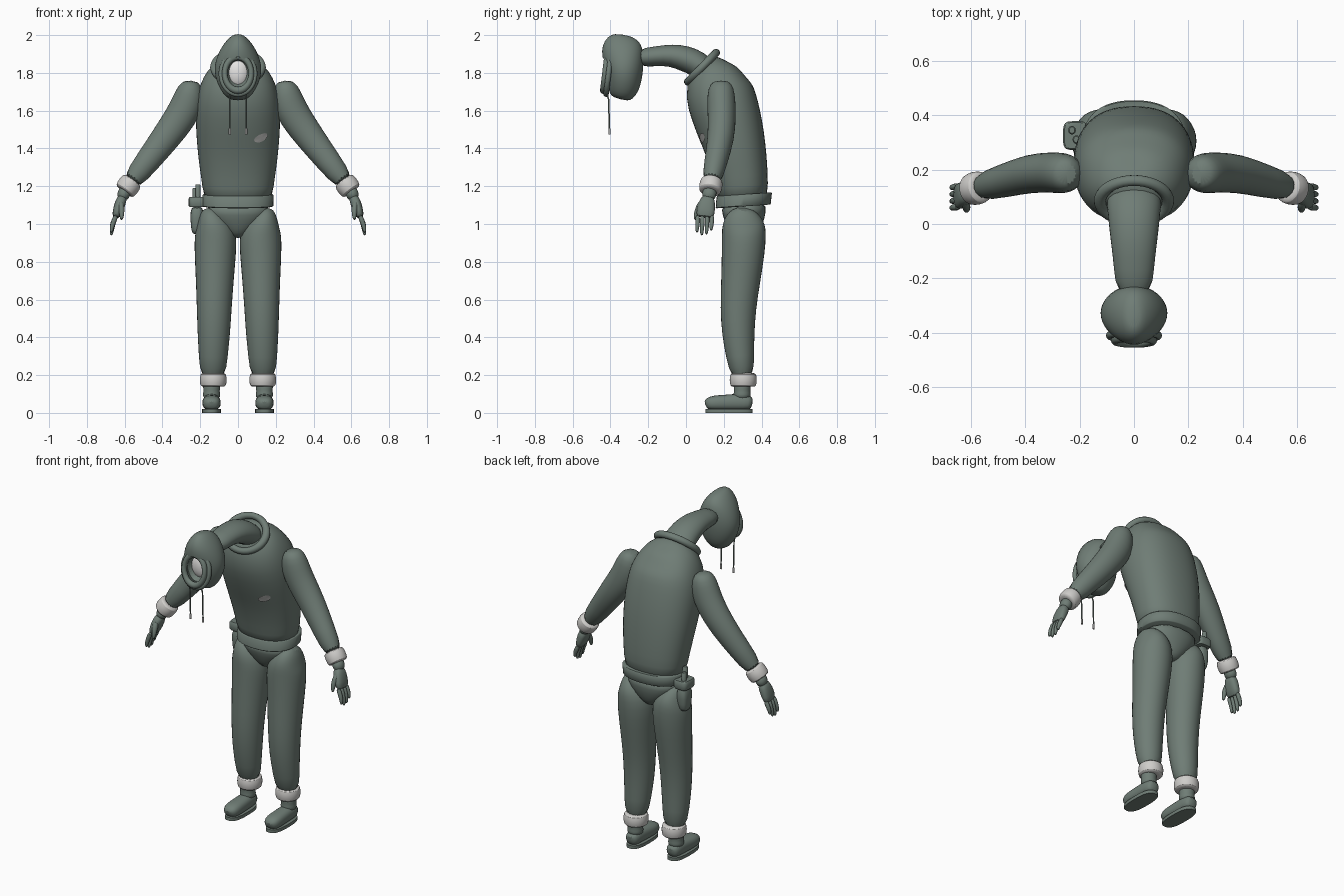
import bpy, bmesh, math
from mathutils import Vector, Matrix

cube = bpy.data.objects.get("Cube")
if cube:
    bpy.data.objects.remove(cube, do_unlink=True)

parts = []


def material(name, r, g, b):
    m = bpy.data.materials.new(name)
    m.use_nodes = True
    m.diffuse_color = (r, g, b, 1)
    node = next(n for n in m.node_tree.nodes if n.type == 'BSDF_PRINCIPLED')
    node.inputs["Base Color"].default_value = (r, g, b, 1)
    node.inputs["Roughness"].default_value = 0.8
    return m


GREEN = material("grey green cloth", .16, .205, .18)
PALE = material("pale cuff", .62, .61, .59)
WHITE = material("white face", .8, .79, .78)
PATCH = material("grey patch", .4, .4, .39)


def add_object(name, bm, mat):
    bmesh.ops.recalc_face_normals(bm, faces=bm.faces)
    mesh = bpy.data.meshes.new(name)
    bm.to_mesh(mesh)
    bm.free()
    mesh.materials.append(mat)
    ob = bpy.data.objects.new(name, mesh)
    bpy.context.collection.objects.link(ob)
    parts.append(ob)
    return ob


def loft(name, rings, mat=GREEN, ref='Y', axis=None, n=16, power=2.0,
         mirror=False, smooth=1):
    """Skin of rings (x, y, z, half width, half depth) along their path."""
    bm = bmesh.new()
    centres = [Vector(r[:3]) for r in rings]
    up = Vector((0, 1, 0)) if ref == 'Y' else Vector((0, 0, 1))
    loops = []
    for i, (c, ring) in enumerate(zip(centres, rings)):
        t = Vector(axis) if axis else centres[min(i + 1, len(rings) - 1)] - centres[max(i - 1, 0)]
        t.normalize()
        v = (up - t * up.dot(t)).normalized()
        u = v.cross(t)
        loop = []
        for k in range(n):
            ang = math.tau * k / n
            co, si = math.cos(ang), math.sin(ang)
            co = math.copysign(abs(co) ** (2 / power), co)
            si = math.copysign(abs(si) ** (2 / power), si)
            loop.append(bm.verts.new(c + u * co * ring[3] + v * si * ring[4]))
        loops.append(loop)
    for low, high in zip(loops, loops[1:]):
        for k in range(n):
            j = (k + 1) % n
            bm.faces.new((low[k], low[j], high[j], high[k]))
    bm.faces.new(loops[0])
    bm.faces.new(loops[-1])
    ob = add_object(name, bm, mat)
    if mirror:
        ob.modifiers.new("mirror", 'MIRROR').use_mirror_merge = False
    if smooth:
        sub = ob.modifiers.new("smooth", 'SUBSURF')
        sub.levels = sub.render_levels = smooth
    return ob


def upright(rows, x=0):
    """Rows (z, front y, back y, half width[, x]) to upright rings."""
    return [(r[4] if len(r) > 4 else x, (r[1] + r[2]) / 2, r[0], r[3], (r[2] - r[1]) / 2)
            for r in rows]


def band(name, start, end, a, b, mat=PALE):
    """Puffy turned-up cuff between two points."""
    p, q = Vector(start), Vector(end)
    rings = [(*p.lerp(q, t), a * s, b * s)
             for t, s in ((0, .8), (.06, .98), (.5, 1.04), (.94, .98), (1, .8))]
    return loft(name, rings, mat, mirror=True)


def hoop(name, centre, rx, ry, r, tilt):
    """Oval tube ring tilted about x."""
    mean = (rx + ry) / 2
    bpy.ops.mesh.primitive_torus_add(major_radius=1, minor_radius=r / mean,
                                     major_segments=40, minor_segments=12)
    ob = bpy.context.object
    ob.name = name
    ob.data.transform(Matrix.Translation(centre) @ Matrix.Rotation(tilt, 4, 'X')
                      @ Matrix.Diagonal((rx, ry, mean, 1)))
    ob.data.materials.append(GREEN)
    parts.append(ob)
    return ob


def ball(name, centre, size, mat):
    bm = bmesh.new()
    bmesh.ops.create_uvsphere(bm, u_segments=32, v_segments=20, radius=1,
                              matrix=Matrix.Translation(centre) @ Matrix.Diagonal((*size, 1)))
    return add_object(name, bm, mat)


# Torso, pelvis and belt
torso = loft("torso", upright([
    (1.1, .17, .43, .178), (1.2, .155, .437, .19), (1.3, .13, .433, .205),
    (1.4, .1, .425, .217), (1.5, .06, .412, .224), (1.6, .022, .39, .226),
    (1.7, -.01, .362, .215), (1.78, .015, .335, .185), (1.83, .075, .308, .145),
    (1.86, .125, .275, .09), (1.868, .17, .24, .04)]), power=2.3, n=24)
loft("pelvis", upright([
    (1.12, .175, .43, .175), (1.05, .192, .425, .168), (1, .21, .41, .125),
    (.95, .235, .385, .06), (.925, .27, .35, .03)]), power=2.2)
loft("belt", [(0, .303, 1.093, .182, .142), (0, .303, 1.097, .187, .146),
              (0, .308, 1.152, .188, .147), (0, .308, 1.157, .183, .143)],
     axis=(0, -.07, 1), power=2.3, n=48, smooth=0)

# Bent neck and collar
loft("neck", [(0, .13, 1.79, .11, .07), (0, .06, 1.85, .1, .07), (0, 0, 1.875, .095, .072),
              (0, -.08, 1.895, .085, .06), (0, -.16, 1.888, .075, .053),
              (0, -.26, 1.878, .068, .05)], ref='Z')
hoop("collar", (0, .085, 1.83), .125, .108, .021, math.radians(46))

# Hood with cut face opening
hood = loft("hood", upright([
    (1.66, -.385, -.31, .035), (1.675, -.408, -.28, .068), (1.72, -.418, -.245, .1),
    (1.78, -.424, -.23, .124), (1.84, -.434, -.222, .127), (1.9, -.447, -.224, .108),
    (1.95, -.447, -.238, .08), (1.988, -.415, -.265, .046), (2.003, -.375, -.3, .02)]), n=20)
cutter = ball("face_cutter", (0, -.44, 1.8), (.064, .08, .084), GREEN)
cutter.hide_render = True
cutter.hide_viewport = True
cutter.display_type = 'WIRE'
cut = hood.modifiers.new("face opening", 'BOOLEAN')
cut.object = cutter
cut.operation = 'DIFFERENCE'
parts.remove(cutter)
ball("face", (0, -.36, 1.805), (.062, .042, .082), WHITE)
hoop("hood_rim", (0, -.427, 1.797), .07, .09, .017, math.radians(83))
hoop("hood_outer_fold", (0, -.41, 1.795), .09, .108, .014, math.radians(83))

# Drawstrings
loft("drawstrings", [(.043, y, z, .004, .004) for y, z in
                     ((-.425, 1.71), (-.41, 1.66), (-.405, 1.5))], n=8, mirror=True, smooth=0)
loft("drawstring_tips", [(.043, -.405, z, .006, .006) for z in (1.505, 1.475)],
     PATCH, n=8, mirror=True, smooth=0)

# Sleeves
loft("sleeves", [
    (.248, .185, 1.76, .035, .04), (.25, .185, 1.725, .068, .07), (.265, .187, 1.645, .088, .077),
    (.3, .19, 1.57, .088, .076), (.38, .187, 1.46, .08, .073), (.48, .158, 1.33, .067, .062),
    (.575, .132, 1.21, .055, .052)], mirror=True)
band("sleeve_cuffs", (.558, .137, 1.232), (.602, .126, 1.172), .06, .061)

# Gloves
loft("glove_wrists", [(.588, .128, 1.19, .034, .036), (.607, .123, 1.155, .036, .04),
                      (.618, .118, 1.13, .027, .032)], mirror=True)
loft("palms", [(.608, .12, 1.15, .024, .03), (.622, .112, 1.115, .03, .044),
               (.637, .104, 1.07, .027, .05), (.65, .1, 1.03, .018, .047)],
     power=2.5, mirror=True)
for i, finger in enumerate(("index", "middle", "ring", "little")):
    y = .062 + .025 * i
    tip = (.955, .94, .945, .965)[i]
    loft(finger + "_fingers", [
        (.643, y, 1.05, .014, .013), (.66, y, 1.01, .014, .013),
        (.669, y - .003, tip + .025, .012, .011), (.671, y - .004, tip - .002, .007, .007)],
        n=10, mirror=True)
loft("thumbs", [(.622, .085, 1.12, .018, .018), (.617, .066, 1.085, .017, .017),
                (.615, .053, 1.05, .014, .014), (.617, .048, 1.02, .007, .007)],
     n=10, mirror=True)

# Trouser legs
loft("trouser_legs", upright([
    (1.085, .27, .36, .03, .162), (1.045, .212, .4, .063, .15), (1, .19, .42, .093, .134),
    (.95, .187, .427, .115, .118), (.85, .187, .42, .113, .12), (.7, .184, .395, .102, .123),
    (.55, .179, .372, .094, .126), (.42, .188, .364, .088, .128), (.3, .21, .362, .078, .131),
    (.18, .24, .362, .068, .133)]), mirror=True)
band("trouser_cuffs", (.131, .303, .138), (.131, .303, .212), .071, .072)

# Boots
loft("boot_ankles", [(.14, .297, z, a, a) for z, a in
                     ((.16, .042), (.14, .047), (.115, .043), (.1, .047), (.07, .045))],
     mirror=True)
loft("boot_feet", [
    (.14, .352, .05, .025, .025), (.14, .335, .054, .043, .04), (.14, .28, .058, .046, .046),
    (.14, .21, .054, .049, .042), (.14, .15, .053, .051, .041), (.14, .115, .048, .042, .033),
    (.14, .102, .042, .022, .018)], ref='Z', power=2.4, mirror=True)
loft("boot_soles", [(.14, .228, z, .05, .125) for z in (0, .02)],
     power=2.7, n=32, mirror=True, smooth=0)

# Side pouch on the right hip, with two tools
loft("pouch", upright([
    (.945, .305, .345, .018), (.96, .285, .365, .031), (1.03, .28, .37, .036),
    (1.1, .278, .372, .034)], x=-.217), power=3)
loft("pouch_flap", [(-.215, .325, z, a, a + .007) for z, a in
                    ((1.09, .042), (1.097, .046), (1.135, .046), (1.142, .041))],
     power=4, n=32, smooth=0)
for name, x, y, top in (("tool_handle", -.212, .31, 1.21), ("short_tool", -.228, .345, 1.19)):
    loft(name, [(x, y, 1.12, .014, .016), (x, y, top - .005, .014, .016),
                (x, y, top, .01, .012)], n=12, smooth=0)

# Chest patch laid on the torso
bm = bmesh.new()
bmesh.ops.create_circle(bm, cap_ends=True, cap_tris=True, segments=20, radius=1,
                        matrix=Matrix.Translation((.122, .09, 1.458))
                        @ Matrix.Rotation(-.25, 4, 'Y') @ Matrix.Rotation(math.pi / 2, 4, 'X')
                        @ Matrix.Diagonal((.041, .024, 1, 1)))
patch = add_object("chest_patch", bm, PATCH)
wrap = patch.modifiers.new("wrap", 'SHRINKWRAP')
wrap.target = torso
wrap.wrap_mode = 'OUTSIDE_SURFACE'
wrap.offset = .006

# Smooth shading with sharp edges kept
bpy.ops.object.select_all(action='DESELECT')
for ob in parts:
    ob.select_set(True)
bpy.context.view_layer.objects.active = torso
bpy.ops.object.shade_smooth_by_angle(angle=math.radians(50))
